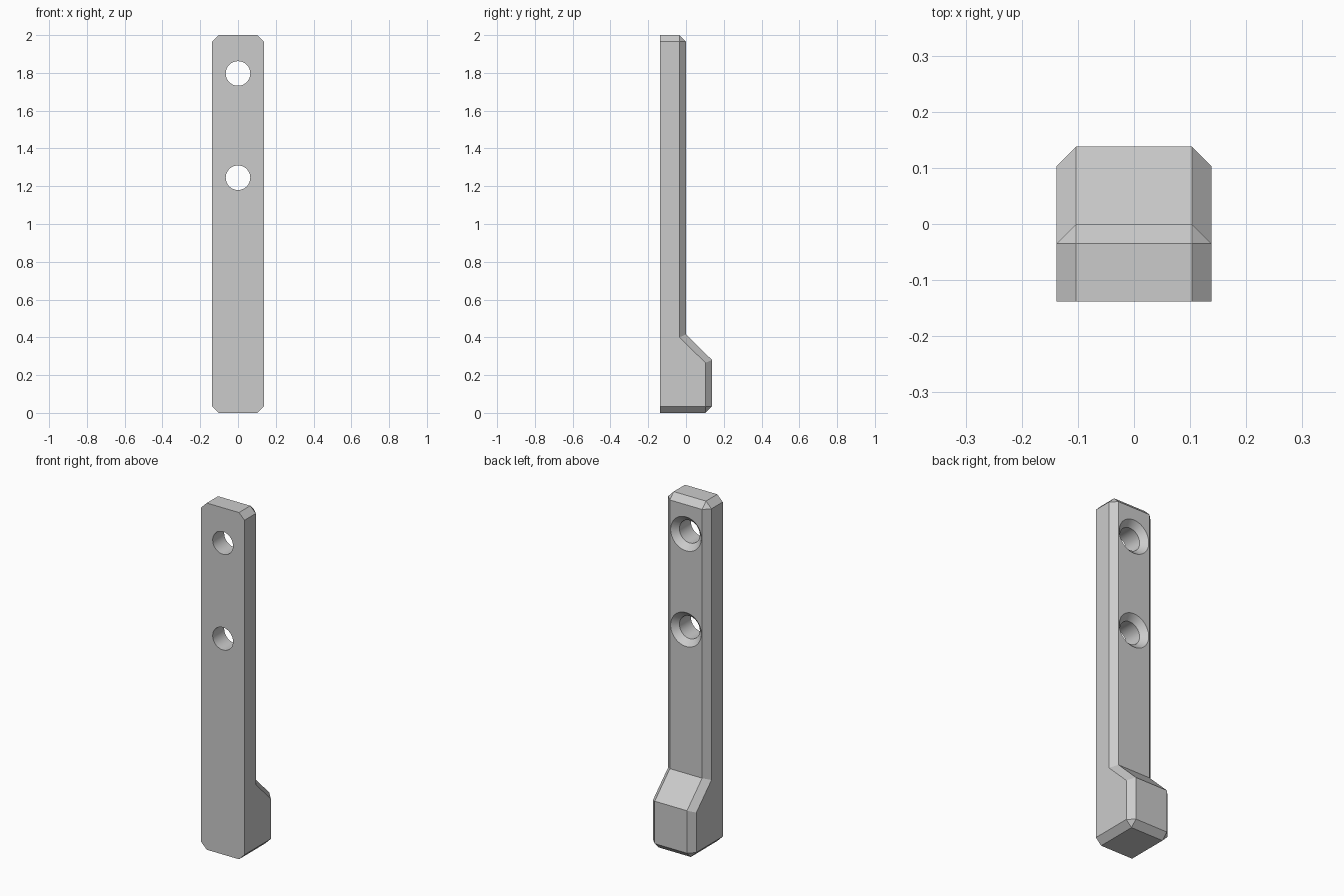
import bpy, bmesh, math
from mathutils import Vector

cube = bpy.data.objects.get("Cube")
if cube:
    bpy.data.objects.remove(cube, do_unlink=True)

HALF = 0.138       # half width and half depth
CHAMFER = 0.035
HOLE_R = 0.065
HOLE_HEIGHTS = (1.245, 1.797)

grey = bpy.data.materials.new("plain grey")
grey.use_nodes = True
colour = (0.6, 0.6, 0.6, 1)
grey.diffuse_color = colour
grey.node_tree.nodes["Principled BSDF"].inputs["Base Color"].default_value = colour


def make_object(name, bm):
    bmesh.ops.recalc_face_normals(bm, faces=bm.faces[:])
    mesh = bpy.data.meshes.new(name)
    bm.to_mesh(mesh)
    bm.free()
    obj = bpy.data.objects.new(name, mesh)
    bpy.context.collection.objects.link(obj)
    mesh.materials.append(grey)
    return obj


# Bar with a thick foot: side profile (y, z) extruded across the width
profile = [(-HALF, 0), (HALF, 0), (HALF, 0.28), (0, 0.415), (0, 2), (-HALF, 2)]
bm = bmesh.new()
side = bm.faces.new([bm.verts.new((-HALF, y, z)) for y, z in profile])
extruded = bmesh.ops.extrude_face_region(bm, geom=[side])
verts = [g for g in extruded["geom"] if isinstance(g, bmesh.types.BMVert)]
bmesh.ops.translate(bm, verts=verts, vec=(2 * HALF, 0, 0))
bmesh.ops.recalc_face_normals(bm, faces=bm.faces[:])


# Chamfer everything but the flat front rim and the creases of the slope
def is_chamfered(edge):
    a, b = (v.co for v in edge.verts)
    on_front = max(a.y, b.y) < -HALF + 0.001
    middle = (a + b) / 2
    crease = abs(a.x - b.x) > 0.01 and 0.1 < middle.z < 1.9
    return not on_front and not crease


bmesh.ops.bevel(bm, geom=[e for e in bm.edges if is_chamfered(e)],
                offset=CHAMFER, offset_type='OFFSET', segments=1,
                profile=0.5, affect='EDGES', clamp_overlap=False)
bar = make_object("mounting_bar", bm)


# Countersunk screw holes: lathed cutters running front to back
def lathe_cutter(name, z, rings, sides=48):
    bm = bmesh.new()
    loops = []
    for y, r in rings:
        angles = [2 * math.pi * i / sides for i in range(sides)]
        loops.append([bm.verts.new((r * math.cos(t), y, z + r * math.sin(t)))
                      for t in angles])
    for low, high in zip(loops, loops[1:]):
        for i in range(sides):
            j = (i + 1) % sides
            bm.faces.new((low[i], low[j], high[j], high[i]))
    bm.faces.new(loops[0])
    bm.faces.new(loops[-1])
    obj = make_object(name, bm)
    obj.hide_render = True
    return obj


bpy.context.view_layer.objects.active = bar
for z in HOLE_HEIGHTS:
    cutter = lathe_cutter("hole_cutter", z, [
        (-HALF - 0.05, HOLE_R), (-0.033, HOLE_R), (0.02, HOLE_R + 0.053)])
    cut = bar.modifiers.new("screw_hole", 'BOOLEAN')
    cut.operation = 'DIFFERENCE'
    cut.solver = 'EXACT'
    cut.object = cutter
    bpy.ops.object.modifier_apply(modifier=cut.name)
    bpy.data.objects.remove(cutter, do_unlink=True)

# Smooth hole walls, crisp chamfers
bpy.ops.object.select_all(action='DESELECT')
bar.select_set(True)
bpy.ops.object.shade_smooth_by_angle(angle=math.radians(20))
